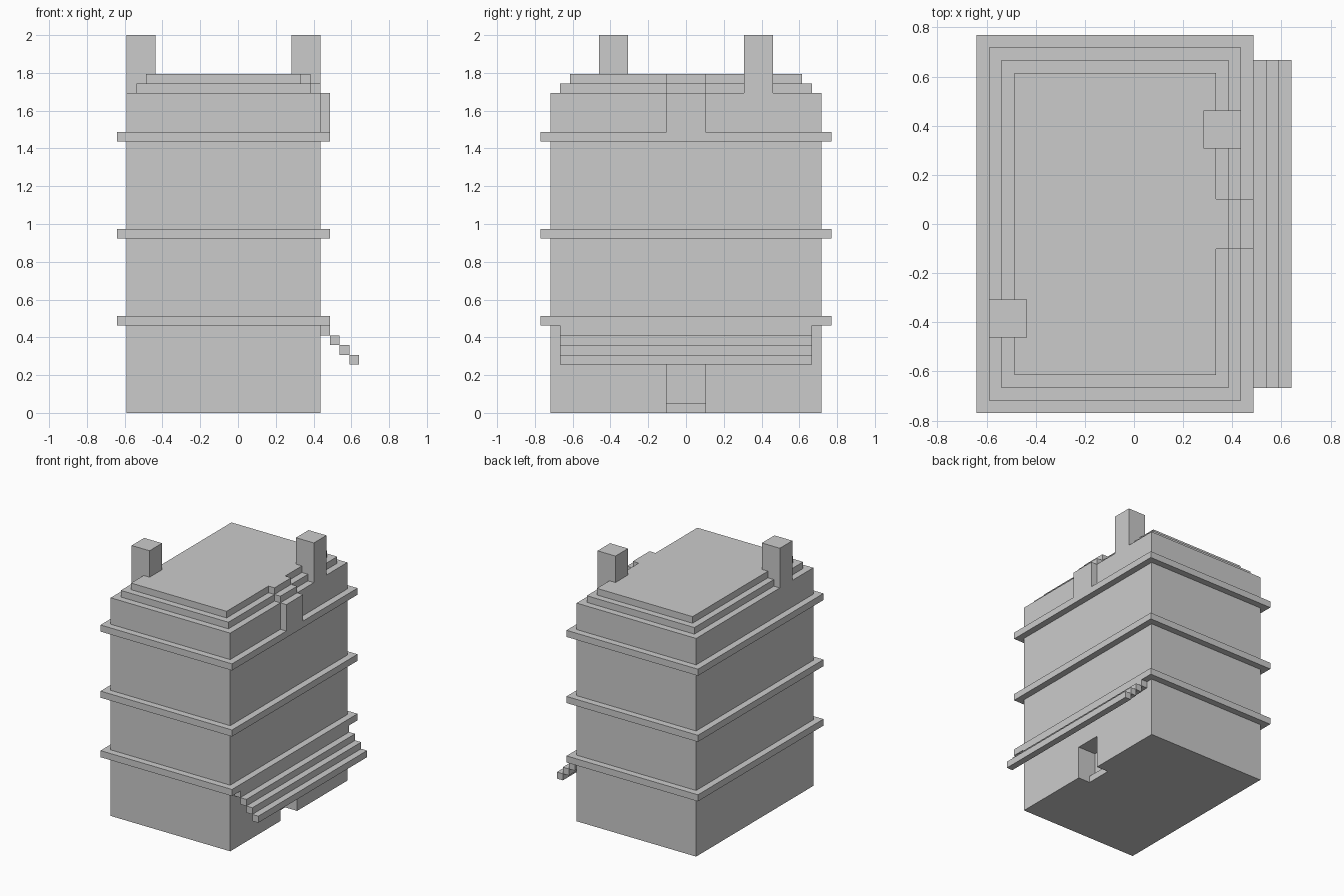
import bpy
import bmesh

if "Cube" in bpy.data.objects:
    bpy.data.objects.remove(bpy.data.objects["Cube"])

U = 2 / 39  # block size of the model's grid


def prism(name, profile, y0, y1):
    """Extrude an x-z profile (in blocks) along y."""
    bm = bmesh.new()
    face = bm.faces.new([bm.verts.new((x * U, y0 * U, z * U)) for x, z in profile])
    ext = bmesh.ops.extrude_face_region(bm, geom=[face])
    new = [g for g in ext["geom"] if isinstance(g, bmesh.types.BMVert)]
    bmesh.ops.translate(bm, vec=(0, (y1 - y0) * U, 0), verts=new)
    bmesh.ops.recalc_face_normals(bm, faces=bm.faces)
    mesh = bpy.data.meshes.new(name)
    bm.to_mesh(mesh)
    bm.free()
    obj = bpy.data.objects.new(name, mesh)
    bpy.context.collection.objects.link(obj)
    return obj


def box(name, x0, x1, y0, y1, z0, z1):
    return prism(name, [(x0, z0), (x1, z0), (x1, z1), (x0, z1)], y0, y1)


# Main block
walls = box("walls", -11.5, 8.5, -14, 14, 0, 33)

# Doorway recess with a low sill at the back
cutter = prism("doorway_cutter",
               [(6.5, -1), (10, -1), (10, 5), (5.5, 5), (5.5, 1), (6.5, 1)], -2, 2)
cutter.hide_render = True
cutter.hide_set(True)
cutter.display_type = 'WIRE'
cut = walls.modifiers.new("doorway", 'BOOLEAN')
cut.operation = 'DIFFERENCE'
cut.solver = 'EXACT'
cut.object = cutter

# Ledges around each storey
for i, z in enumerate((9, 18, 28)):
    box(f"ledge_{i + 1}", -12.5, 9.5, -15, 15, z, z + 1)

# Stepped roof
for i in (1, 2):
    box(f"roof_step_{i}", -11.5 + i, 8.5 - i, -14 + i, 14 - i, 32 + i, 33 + i)

# Dormer bay following the roof steps one block further out
prism("dormer", [(6.5, 29), (9.5, 29), (9.5, 33), (8.5, 33), (8.5, 34),
                 (7.5, 34), (7.5, 35), (6.5, 35)], -2, 2)

# Chimneys
box("chimney_back", -11.5, -8.5, -9, -6, 33, 39)
box("chimney_front", 5.5, 8.5, 6, 9, 33, 39)

# Stepped canopy over the door
for i in range(4):
    box(f"canopy_step_{i + 1}", 8.5 + i, 9.5 + i, -13, 13, 8 - i, 9 - i)
